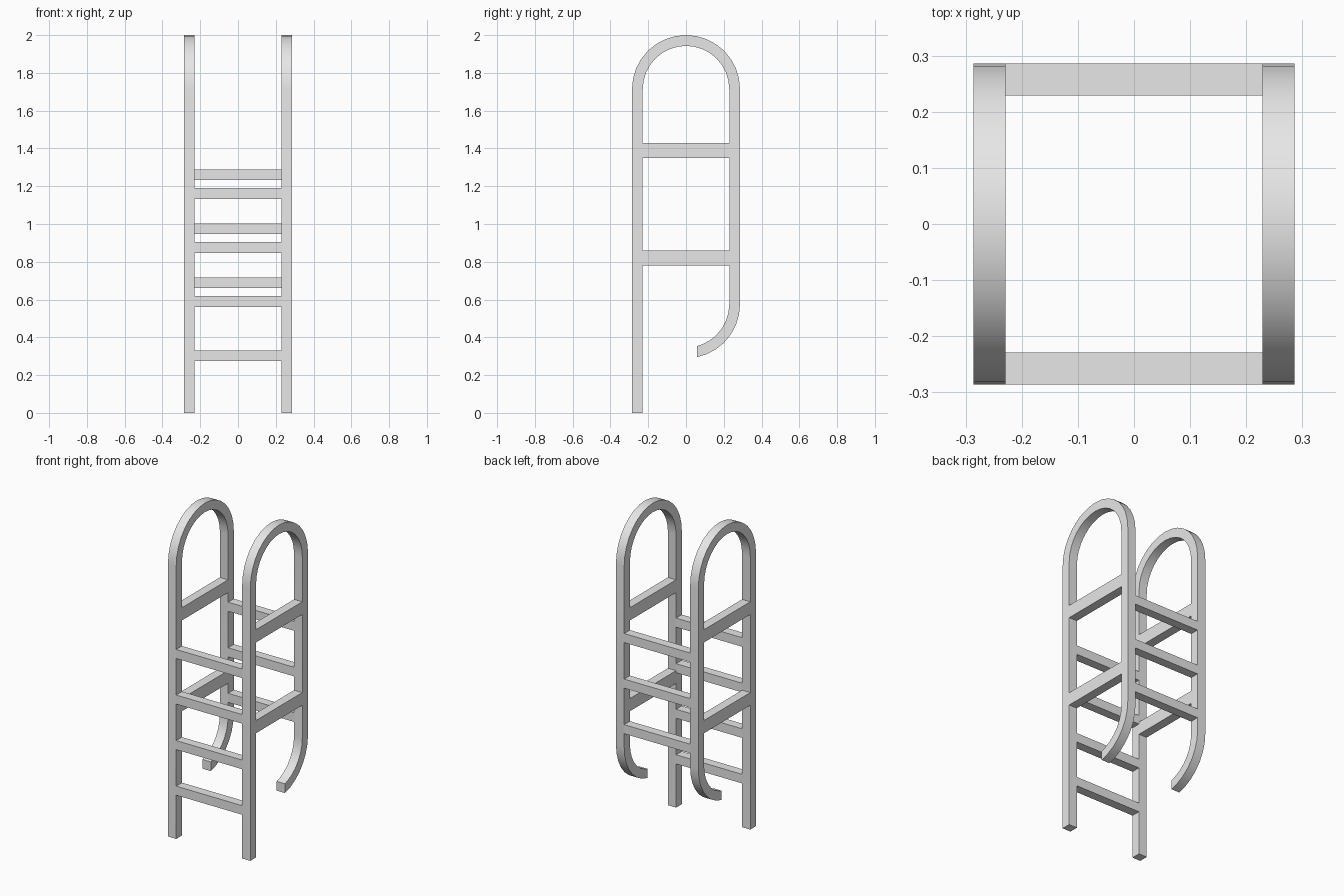
import bpy, bmesh
from math import pi, sin, cos, sqrt

cube = bpy.data.objects.get("Cube")
if cube:
    bpy.data.objects.remove(cube, do_unlink=True)

R = 0.286              # half width and outer bend radius
T = 0.057              # bar thickness
r = R - T              # inner bend radius
TOP = 2 - R            # centre height of the top bend
HOOK = 0.575           # centre height of the hook bend
STEP = pi / 16

grey = bpy.data.materials.new("grey metal")
grey.use_nodes = True
grey.diffuse_color = (0.8, 0.8, 0.8, 1)
grey.node_tree.nodes["Principled BSDF"].inputs["Base Color"].default_value = (0.8, 0.8, 0.8, 1)


def add_object(name, bm):
    bmesh.ops.recalc_face_normals(bm, faces=bm.faces)
    mesh = bpy.data.meshes.new(name)
    bm.to_mesh(mesh)
    bm.free()
    mesh.materials.append(grey)
    obj = bpy.data.objects.new(name, mesh)
    bpy.context.collection.objects.link(obj)
    return obj


def box(name, size, location):
    bm = bmesh.new()
    bmesh.ops.create_cube(bm, size=1)
    bmesh.ops.scale(bm, vec=size, verts=bm.verts)
    bmesh.ops.translate(bm, vec=location, verts=bm.verts)
    return add_object(name, bm)


# Side profile as (outer, inner) point pairs, front foot to hook tip
pairs = [((-R, 0), (-r, 0))]
for i in range(17):
    c, s = -cos(i * STEP), sin(i * STEP)
    pairs.append(((R * c, TOP + R * s), (r * c, TOP + r * s)))
for i in range(7):
    c, s = cos(i * STEP), sin(i * STEP)
    pairs.append(((R * c, HOOK - R * s), (r * c, HOOK - r * s)))
tip = T                # the hook ends in an upright cut
pairs.append(((tip, HOOK - sqrt(R * R - tip * tip)),
              (tip, HOOK - sqrt(r * r - tip * tip))))


def bent_rail(name, side):
    bm = bmesh.new()
    rings = []
    for (oy, oz), (iy, iz) in pairs:
        corners = [(R, oy, oz), (r, oy, oz), (r, iy, iz), (R, iy, iz)]
        rings.append([bm.verts.new((side * x, y, z)) for x, y, z in corners])
    for a, b in zip(rings, rings[1:]):
        for k in range(4):
            n = (k + 1) % 4
            bm.faces.new((a[k], a[n], b[n], b[k]))
    bm.faces.new(rings[0])
    bm.faces.new(rings[-1])
    obj = add_object(name, bm)
    bpy.ops.object.select_all(action="DESELECT")
    obj.select_set(True)
    bpy.context.view_layer.objects.active = obj
    bpy.ops.object.shade_smooth_by_angle(angle=pi / 6)


mid = (R + r) / 2
for side, label in ((1, "left"), (-1, "right")):
    bent_rail(label + "_rail", side)
    # Side braces joining front and back uprights
    for z, level in ((0.82, "lower"), (1.39, "upper")):
        box(f"{label}_{level}_brace", (T, 2 * r, 0.08), (side * mid, 0, z))

# Rungs of the front and back ladders
for i in range(4):
    box(f"front_rung_{i + 1}", (2 * r, T, T), (0, -mid, 0.303 + i * R))
for i in range(3):
    box(f"back_rung_{i + 1}", (2 * r, T, T), (0, mid, 0.689 + i * R))
